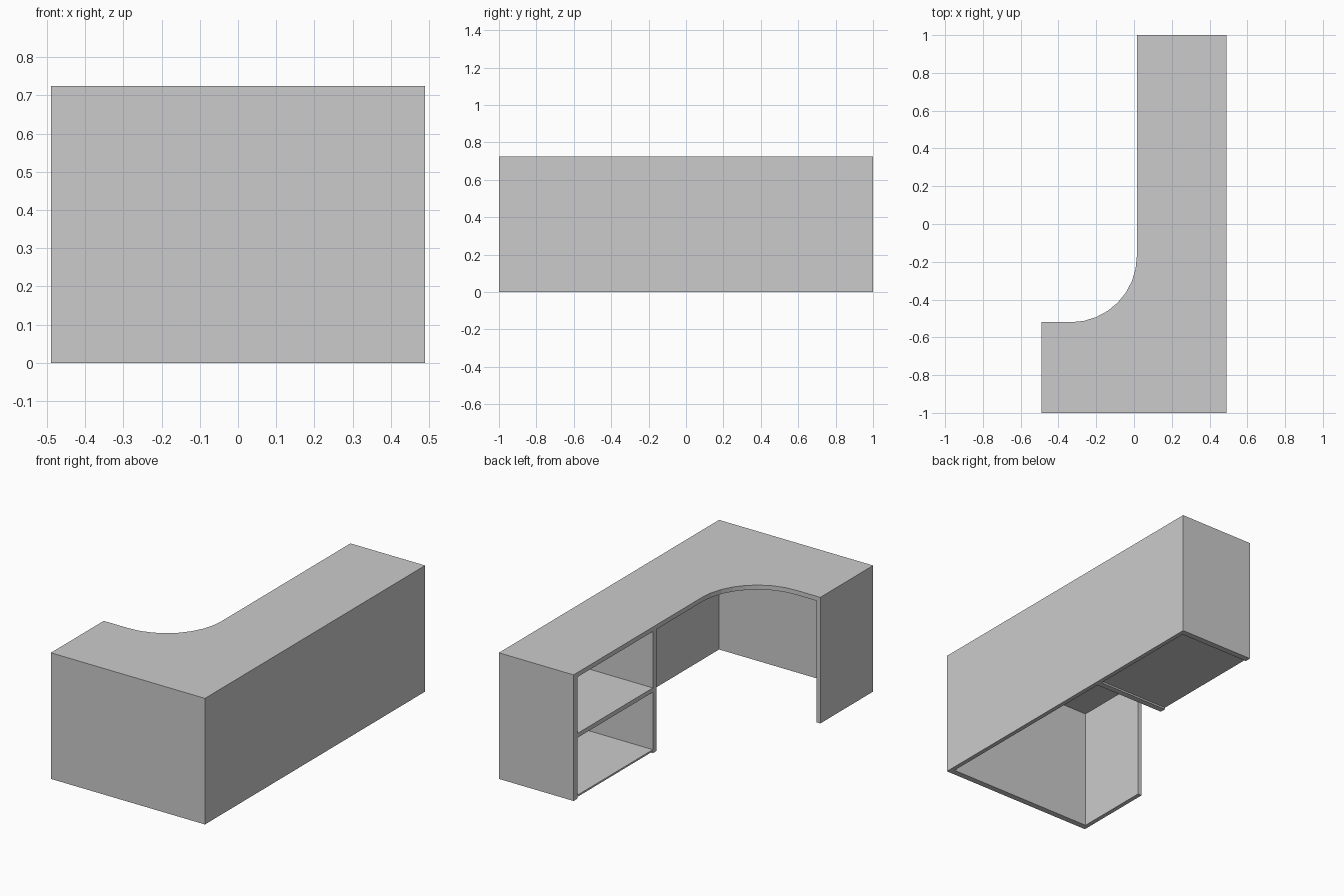
import bpy, bmesh
from math import sin, cos, pi

if "Cube" in bpy.data.objects:
    bpy.data.objects.remove(bpy.data.objects["Cube"])

X, Y, H = 0.49, 1.0, 0.725      # half width, half length, height
TX, TY, TZ = 0.025, 0.035, 0.026  # panel thickness per axis
FX, FY = 0.015, -0.52           # inner edges of the two wings
CAB = 0.245                     # where the shelf unit starts
R = 0.35                        # inner corner radius


def add_object(name, bm):
    bmesh.ops.recalc_face_normals(bm, faces=bm.faces[:])
    me = bpy.data.meshes.new(name)
    bm.to_mesh(me)
    bm.free()
    ob = bpy.data.objects.new(name, me)
    bpy.context.collection.objects.link(ob)
    return ob


def prism(name, outline, z0, z1):
    bm = bmesh.new()
    face = bm.faces.new([bm.verts.new((x, y, z0)) for x, y in outline])
    ext = bmesh.ops.extrude_face_region(bm, geom=[face])
    verts = [g for g in ext["geom"] if isinstance(g, bmesh.types.BMVert)]
    bmesh.ops.translate(bm, verts=verts, vec=(0, 0, z1 - z0))
    return add_object(name, bm)


def board(name, x0, x1, y0, y1, z0, z1):
    return prism(name, [(x0, y0), (x1, y0), (x1, y1), (x0, y1)], z0, z1)


# L-shaped desktop with a rounded inner corner
N = 8
arc = [(FX - R + R * cos(a), FY + R - R * sin(a))
       for a in (pi / 2 * i / N for i in range(N + 1))]
prism("desktop", [(-X, -Y), (X, -Y), (X, Y), (FX, Y)] + arc + [(-X, FY)], H - TZ, H)

# Outer panels reaching the floor
U = H - TZ
board("long_panel", X - TX, X, -Y, Y, 0, U)
board("short_panel", -X, X - TX, -Y, -Y + TY, 0, U)
board("end_panel", -X, -X + TX, -Y + TY, FY, 0, U)

# Open shelf unit: two sides, middle shelf, thin raised floor
board("shelf_side_outer", FX, X - TX, Y - TY, Y, 0, U)
board("shelf_side_inner", FX, X - TX, CAB, CAB + TY, 0, U)
board("middle_shelf", FX, X - TX, CAB + TY, Y - TY, 0.35, 0.375)
board("shelf_floor", FX, X - TX, CAB + TY, Y - TY, 0.01, 0.02)
